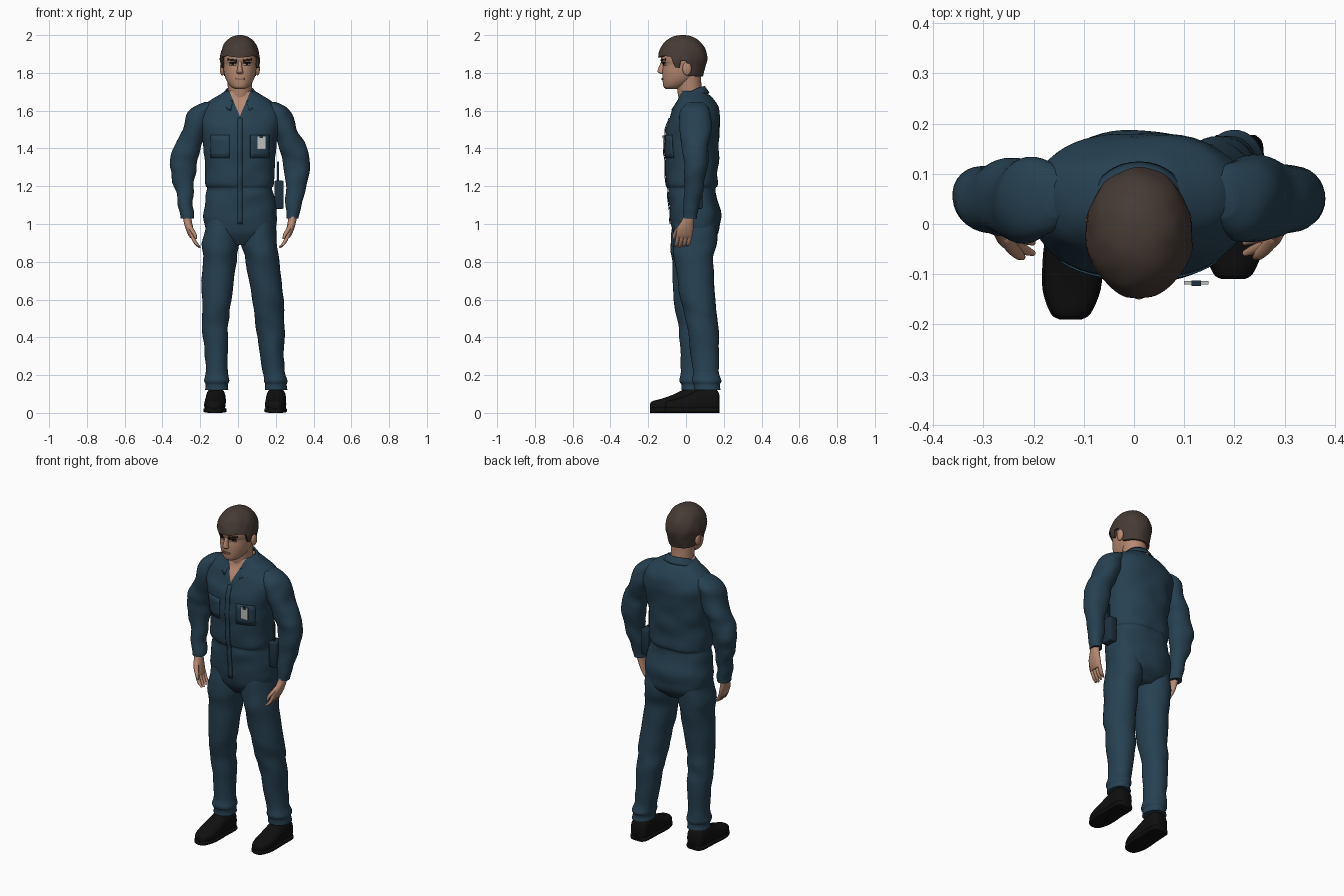
import bpy, bmesh, math
from mathutils import Vector, noise
from mathutils.bvhtree import BVHTree

if "Cube" in bpy.data.objects:
    bpy.data.objects.remove(bpy.data.objects["Cube"])


def material(name, r, g, b):
    m = bpy.data.materials.new(name)
    m.use_nodes = True
    m.diffuse_color = (r, g, b, 1)
    bsdf = m.node_tree.nodes["Principled BSDF"]
    bsdf.inputs["Base Color"].default_value = (r, g, b, 1)
    bsdf.inputs["Roughness"].default_value = 0.8
    return m


CLOTH = material("blue cloth", 0.020, 0.052, 0.083)
NAVY = material("dark navy", 0.012, 0.030, 0.050)
SKIN = material("skin", 0.47, 0.25, 0.165)
HAIR = material("brown hair", 0.062, 0.043, 0.035)
BLACK = material("black leather", 0.005, 0.005, 0.005)
BADGE = material("badge grey", 0.50, 0.52, 0.50)
LIP = material("lips", 0.32, 0.14, 0.10)
WHITE = material("eye white", 0.45, 0.40, 0.36)
DARK = material("dark brown", 0.018, 0.011, 0.009)


def finish(bm, name, *mats, angle=50):
    bmesh.ops.recalc_face_normals(bm, faces=bm.faces)
    me = bpy.data.meshes.new(name)
    bm.to_mesh(me)
    bm.free()
    for m in mats:
        me.materials.append(m)
    ob = bpy.data.objects.new(name, me)
    bpy.context.collection.objects.link(ob)
    bpy.ops.object.select_all(action="DESELECT")
    ob.select_set(True)
    bpy.context.view_layer.objects.active = ob
    bpy.ops.object.shade_smooth_by_angle(angle=math.radians(angle))
    return ob


def skin_grid(bm, rows, closed=True, caps=True):
    n = len(rows[0])
    vs = [[bm.verts.new(p) for p in row] for row in rows]
    for a, b in zip(vs, vs[1:]):
        for j in range(n if closed else n - 1):
            k = (j + 1) % n
            bm.faces.new((a[j], a[k], b[k], b[j]))
    if caps:
        bm.faces.new(vs[0])
        bm.faces.new(vs[-1])


def smooth_path(st, steps):
    out = []
    pts = [Vector(s) for s in st]
    for i in range(len(pts) - 1):
        p0, p1, p2, p3 = pts[max(i - 1, 0)], pts[i], pts[i + 1], pts[min(i + 2, len(pts) - 1)]
        for s in range(steps):
            t = s / steps
            out.append(0.5 * (2 * p1 + (p2 - p0) * t + (2 * p0 - 5 * p1 + 4 * p2 - p3) * t * t
                              + (3 * p1 - p0 - 3 * p2 + p3) * t ** 3))
    return out + [pts[-1]]


def loft(stations, n=32, steps=4, power=2.0, folds=0.0, along_y=False):
    """Elliptical sections (x, y, z, half width, half depth) skinned in order."""
    bm, rows = bmesh.new(), []
    for x, y, z, rx, ry in smooth_path(stations, steps):
        row = []
        for j in range(n):
            a = 2 * math.pi * j / n
            c, s = math.cos(a), math.sin(a)
            u = rx * math.copysign(abs(c) ** (2 / power), c)
            v = ry * math.copysign(abs(s) ** (2 / power), s)
            p = Vector((x + u, y, z + v)) if along_y else Vector((x + u, y + v, z))
            if folds:
                q = Vector((p.x * 9, p.y * 9, p.z * 14))
                p += Vector((c, s, 0)) * folds * noise.noise(q)
            row.append(p)
        rows.append(row)
    skin_grid(bm, rows)
    return bm


def decal(name, tree, x, z, w, h, mat, tilt=0.0, lift=0.003, nx=6, nz=4):
    """Thin patch laid on the front of a surface."""
    bm, rows = bmesh.new(), []
    for i in range(nz + 1):
        row = []
        for j in range(nx + 1):
            px = x + w * (j / nx - 0.5)
            pz = z + h * (i / nz - 0.5) + tilt * (px - x)
            hit = tree.ray_cast(Vector((px, -1, pz)), Vector((0, 1, 0)))[0]
            row.append((px, (hit.y if hit else 0) - lift, pz))
        rows.append(row)
    skin_grid(bm, rows, closed=False, caps=False)
    ob = finish(bm, name, mat)
    sol = ob.modifiers.new("thickness", "SOLIDIFY")
    sol.thickness, sol.offset = 0.004, 0
    return ob


def box(name, loc, size, mat, bevel=0.0):
    bm = bmesh.new()
    bmesh.ops.create_cube(bm, size=1)
    for v in bm.verts:
        v.co = Vector(loc) + v.co * Vector(size)
    if bevel:
        bmesh.ops.bevel(bm, geom=bm.edges[:], offset=bevel, segments=2, affect="EDGES", profile=0.5)
    return finish(bm, name, mat)


def ball(name, loc, size, mat):
    bm = bmesh.new()
    bmesh.ops.create_uvsphere(bm, u_segments=16, v_segments=10, radius=1)
    for v in bm.verts:
        v.co = Vector(loc) + v.co * Vector(size)
    return finish(bm, name, mat)


# Torso with an open V neck cut into the front
MID = 0.01
bm = loft([(.012, .045, .89, .11, .07), (.012, .05, .94, .17, .115), (.012, .05, 1.0, .193, .13),
           (.011, .047, 1.07, .193, .134), (.01, .036, 1.15, .182, .129), (.01, .033, 1.19, .176, .127),
           (.01, .033, 1.21, .184, .136), (.01, .03, 1.3, .184, .137), (.01, .03, 1.4, .192, .143),
           (.01, .035, 1.5, .21, .143), (.01, .045, 1.56, .222, .132), (.01, .05, 1.61, .205, .12),
           (.01, .05, 1.65, .165, .1), (.01, .045, 1.68, .115, .085), (.01, .03, 1.705, .075, .065)],
          n=56, power=2.3, folds=.009)
for side in (-1, 1):
    front = [f for f in bm.faces if f.calc_center_median().y < 0.03 and f.calc_center_median().z > 1.52]
    geom = front + list({e for f in front for e in f.edges}) + list({v for f in front for v in f.verts})
    bmesh.ops.bisect_plane(bm, geom=geom, plane_co=(MID, 0, 1.57), plane_no=(side, 0, -.42))
for f in bm.faces:
    c = f.calc_center_median()
    f.material_index = int(c.y < 0.03 and abs(c.x - MID) < .42 * (c.z - 1.57))
torso_tree = BVHTree.FromBMesh(bm)
finish(bm, "torso", CLOTH, SKIN)

# Front placket and chest pockets
decal("front_placket", torso_tree, MID, 1.28, .026, .56, CLOTH, lift=.004, nx=2, nz=30)
for s, label in ((-1, "right"), (1, "left")):
    decal(label + "_chest_pocket", torso_tree, MID + s * .105, 1.41, .1, .12, CLOTH, lift=.002)

# Collar wrapped round the neck, falling to points in front
bm, rows = bmesh.new(), []
for r in range(4):
    t, row = r / 3, []
    for j in range(33):
        a = math.radians(-152 + 304 * j / 32)
        drop = ((1 - math.cos(a)) / 2) ** 1.5
        k = 1 + .38 * t
        row.append((MID + .078 * k * math.sin(a), .022 + .078 * k * math.cos(a) - .005 * t,
                    1.73 - .085 * drop - t * (.035 + .015 * drop)))
    rows.append(row)
skin_grid(bm, rows, closed=False, caps=False)
collar = finish(bm, "collar", CLOTH)
collar.modifiers.new("thickness", "SOLIDIFY").thickness = .008

# Legs, one foot set ahead of the other
legs = {
    "right": [(-.085, .045, 1.02, .085, .11), (-.095, .032, .9, .095, .115), (-.1, .03, .8, .09, .105),
              (-.115, .02, .6, .077, .086), (-.119, .026, .5, .07, .078), (-.12, .038, .4, .066, .073),
              (-.113, .04, .22, .06, .066), (-.112, .04, .17, .064, .07), (-.112, .04, .15, .058, .064),
              (-.112, .04, .12, .063, .068)],
    "left": [(.11, .05, 1.02, .085, .11), (.115, .045, .9, .095, .115), (.128, .042, .8, .088, .102),
             (.155, .064, .6, .085, .09), (.164, .08, .5, .078, .085), (.172, .094, .4, .072, .081),
             (.189, .107, .22, .057, .068), (.196, .112, .17, .06, .072), (.2, .113, .15, .055, .066),
             (.204, .115, .12, .06, .072)]}
for label, st in legs.items():
    finish(loft(st, power=2.1, folds=.01), label + "_trouser_leg", CLOTH)

# Shoes
for label, x, dy, toe in (("right", -.115, 0, -.01), ("left", .203, .08, -.005)):
    st = [(-.19, .034, .018, .014), (-.178, .036, .036, .026), (-.13, .039, .054, .036),
          (-.07, .047, .056, .049), (-.02, .058, .053, .062), (.03, .065, .053, .07),
          (.08, .06, .05, .065), (.097, .05, .035, .045)]
    bm = loft([(x + toe * (.1 - y) * 4, y + dy, z, rx, rz) for y, z, rx, rz in st],
              n=28, power=2.5, along_y=True)
    for v in bm.verts:
        v.co.z = max(v.co.z, 0.0)
    finish(bm, label + "_shoe", BLACK)
    sole = loft([(x + toe * (.1 - y) * 4, y + dy, .014, rx + .004, .014) for y, z, rx, rz in st],
                n=20, power=4, along_y=True)
    finish(sole, label + "_sole", BLACK)

# Arms and hands, mirrored about the body centre
arm = [(.155, .05, 1.645, .03, .04), (.182, .05, 1.62, .055, .07), (.207, .05, 1.58, .066, .083),
       (.23, .05, 1.5, .066, .083), (.267, .05, 1.42, .071, .073), (.288, .05, 1.36, .073, .067),
       (.296, .05, 1.3, .068, .063), (.292, .045, 1.22, .057, .054), (.282, .032, 1.12, .044, .047),
       (.277, .024, 1.06, .037, .043), (.275, .022, 1.03, .035, .042)]
palm = [(.275, .02, 1.06, .023, .03), (.272, .01, 1.02, .022, .032), (.263, -.003, .98, .021, .043),
        (.252, -.008, .945, .018, .043), (.245, -.008, .925, .012, .038)]
for s, label in ((-1, "right"), (1, "left")):
    def flip(st):
        return [(MID + s * (p[0] + .005),) + tuple(p[1:]) for p in st]
    finish(loft(flip(arm), power=2.1, folds=.012), label + "_sleeve", CLOTH)
    finish(loft(flip(palm), n=20), label + "_palm", SKIN)
    for i in range(4):
        y, tip = -.04 + .021 * i, .872 + .006 * abs(i - 1)
        finger = [(.253, y, .95, .011, .011), (.238, y - .006, .915, .011, .011),
                  (.222, y - .012, .89, .01, .01), (.206, y - .018, tip, .005, .006)]
        finish(loft(flip(finger), n=10, steps=3), label + "_finger", SKIN)
    thumb = [(.265, -.02, 1.0, .012, .014), (.25, -.045, .97, .013, .013),
             (.235, -.06, .945, .011, .011), (.226, -.066, .92, .005, .006)]
    finish(loft(flip(thumb), n=10, steps=3), label + "_thumb", SKIN)

# Neck and head
finish(loft([(MID, .03, 1.62, .07, .06), (MID, .022, 1.68, .063, .064), (MID, .015, 1.74, .065, .066),
             (MID, .005, 1.8, .07, .075)]), "neck", SKIN)
bm = loft([(MID, -.08, 1.715, .024, .026), (MID, -.065, 1.725, .046, .053), (MID, -.046, 1.75, .066, .077),
           (MID, -.03, 1.78, .079, .095), (MID, -.021, 1.81, .086, .104), (MID, -.016, 1.845, .09, .106),
           (MID, -.018, 1.865, .092, .113), (MID, -.018, 1.91, .092, .114), (MID, -.018, 1.95, .075, .09),
           (MID, -.018, 1.975, .04, .05)], n=40, power=2.15)
head_tree = BVHTree.FromBMesh(bm)
finish(bm, "head", SKIN)
finish(loft([(MID, -.118, 1.868, .01, .01), (MID, -.124, 1.84, .011, .016), (MID, -.128, 1.815, .015, .022),
             (MID, -.128, 1.803, .018, .02), (MID, -.122, 1.794, .012, .01)], n=16), "nose", SKIN)

# Face details
for s, label in ((-1, "right"), (1, "left")):
    x = MID + s * .037
    decal(label + "_eye", head_tree, x, 1.846, .032, .012, WHITE, lift=.001)
    decal(label + "_iris", head_tree, x, 1.847, .012, .012, DARK, lift=.002)
    decal(label + "_lash", head_tree, x, 1.854, .036, .005, DARK, lift=.003)
    decal(label + "_eyebrow", head_tree, x + s * .003, 1.868, .046, .009, DARK, tilt=s * .12)
    ball(label + "_ear", (MID + s * .093, .005, 1.822), (.013, .024, .036), SKIN)
decal("mouth", head_tree, MID, 1.767, .046, .011, LIP)

# Hair cap that follows a hairline varying round the head
HAIRLINE = [(-1, 1.78), (-.3, 1.785), (-.16, 1.862), (.08, 1.862), (.14, 1.825), (.34, 1.83),
            (.46, 1.885), (.75, 1.89), (1, 1.882)]


def hairline(f):
    for (a, za), (b, zb) in zip(HAIRLINE, HAIRLINE[1:]):
        if f <= b:
            return za + (zb - za) * (f - a) / (b - a)
    return HAIRLINE[-1][1]


bm, rows = bmesh.new(), []
for r in range(-1, 17):
    row = []
    for j in range(80):
        a = 2 * math.pi * j / 80
        low = hairline(max(-1, min(1, -math.sin(a))))
        z = low + (1.9995 - low) * math.sin(max(r, 0) / 16 * math.pi / 2)
        k = math.sqrt(max(0, 1 - (max(z - 1.87, 0) / .13) ** 2)) ** .9 - 2.2 * max(1.86 - z, 0)
        k = max(k, .02) * (.86 if r < 0 else 1)
        p = Vector((MID + .106 * k * math.cos(a), -.018 + .131 * k * math.sin(a), z))
        row.append(p + Vector((math.cos(a), math.sin(a), 0)) * .006 * k * noise.noise(p * 22))
    rows.append(row)
skin_grid(bm, rows)
finish(bm, "hair", HAIR)

# Chest badge with clip, and the hip radio with aerial
box("badge", (.124, -.117, 1.43), (.048, .007, .072), BADGE)
box("badge_clip", (.124, -.118, 1.462), (.018, .011, .014), NAVY)
box("radio", (.217, .05, 1.155), (.05, .075, .15), NAVY, bevel=.008)
box("radio_aerial", (.212, .04, 1.275), (.01, .01, .11), NAVY, bevel=.002)
